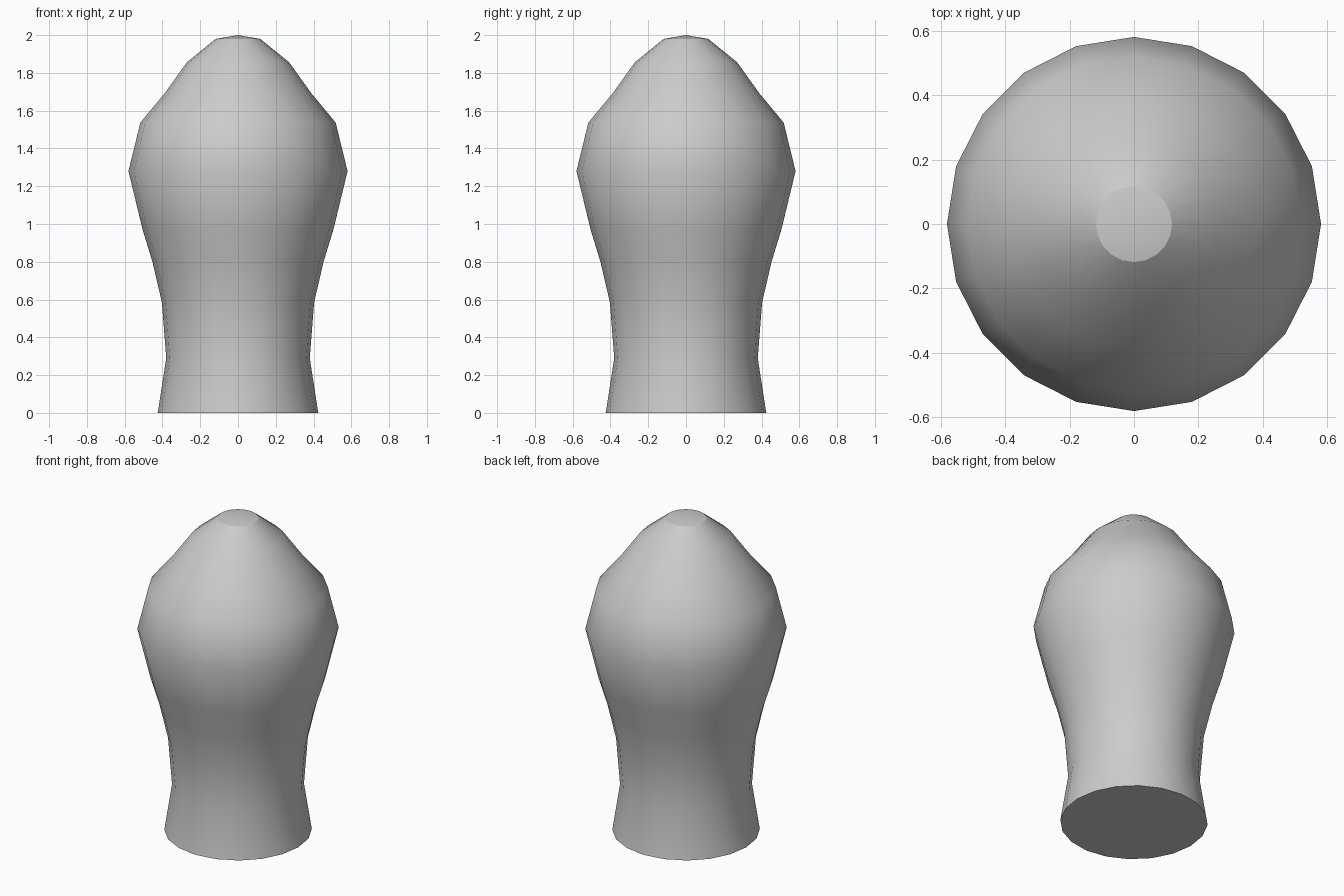
import bpy, bmesh
from math import cos, sin, tau

if "Cube" in bpy.data.objects:
    bpy.data.objects.remove(bpy.data.objects["Cube"])

SIDES = 20
# (radius, height) from base to crown
PROFILE = [(0.425, 0), (0.38, 0.29), (0.403, 0.585), (0.453, 0.80), (0.505, 0.97),
           (0.58, 1.28), (0.517, 1.537), (0.39, 1.69), (0.27, 1.857), (0.118, 1.98)]

bm = bmesh.new()
rings = [[bm.verts.new((r * cos(tau * i / SIDES), r * sin(tau * i / SIDES), z))
          for i in range(SIDES)] for r, z in PROFILE]

# smooth side wall
for lower, upper in zip(rings, rings[1:]):
    for i in range(SIDES):
        j = (i + 1) % SIDES
        bm.faces.new((lower[i], lower[j], upper[j], upper[i])).smooth = True

# shallow cone cap
apex = bm.verts.new((0, 0, 2))
for i in range(SIDES):
    bm.faces.new((rings[-1][i], rings[-1][(i + 1) % SIDES], apex)).smooth = True

# flat base
bm.faces.new(rings[0][::-1])

# sharp base and cap rims
for ring in (rings[0], rings[-1]):
    for i in range(SIDES):
        bm.edges.get((ring[i], ring[(i + 1) % SIDES])).smooth = False

mesh = bpy.data.meshes.new("rounded_post")
bm.to_mesh(mesh)
bm.free()
bpy.context.collection.objects.link(bpy.data.objects.new("rounded_post", mesh))
